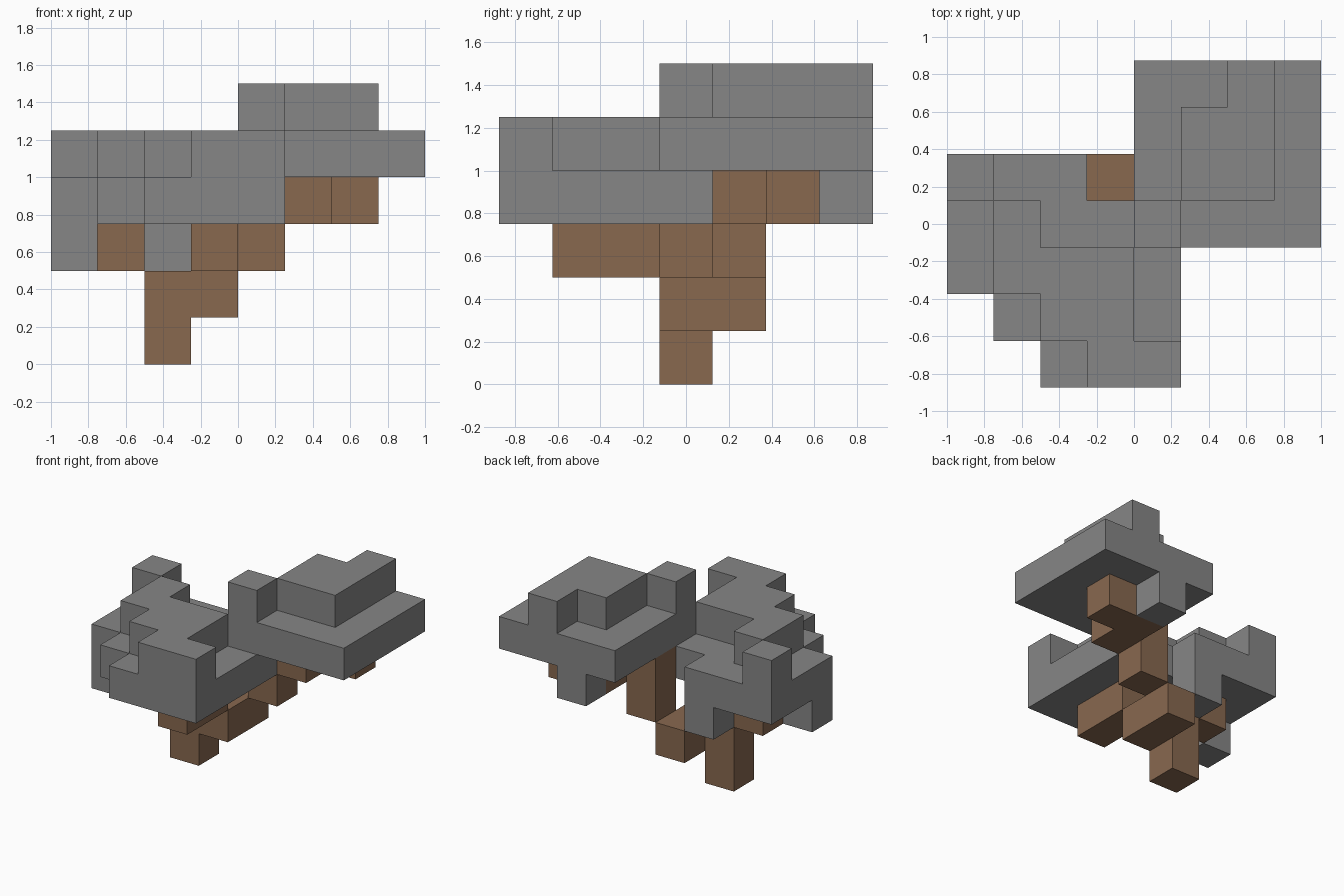
import bpy
import bmesh
from mathutils import Vector
from itertools import product

cube = bpy.data.objects.get("Cube")
if cube:
    bpy.data.objects.remove(cube, do_unlink=True)

CELL = 0.25
ORIGIN = Vector((-1.0, -0.875, 0.0))


def make_material(name, color):
    mat = bpy.data.materials.new(name)
    mat.use_nodes = True
    mat.diffuse_color = (*color, 1)
    bsdf = next(n for n in mat.node_tree.nodes if n.type == 'BSDF_PRINCIPLED')
    bsdf.inputs["Base Color"].default_value = (*color, 1)
    bsdf.inputs["Roughness"].default_value = 0.9
    return mat


def block(corner, size=(1, 1, 1)):
    """Grid cells filled by a block, from its lowest corner and its size."""
    return set(product(*(range(c, c + s) for c, s in zip(corner, size))))


def build_part(name, cells, filled, mat):
    """Mesh of the outer walls of the cells, with flat areas joined."""
    bm = bmesh.new()
    for cell in cells:
        for axis, side in product(range(3), (0, 1)):
            step = [0, 0, 0]
            step[axis] = 2 * side - 1
            if tuple(c + s for c, s in zip(cell, step)) in filled:
                continue
            u, v = (axis + 1) % 3, (axis + 2) % 3
            corners = []
            for du, dv in ((0, 0), (1, 0), (1, 1), (0, 1)):
                p = Vector(cell)
                p[axis] += side
                p[u] += du
                p[v] += dv
                corners.append(bm.verts.new(ORIGIN + p * CELL))
            bm.faces.new(corners if side else corners[::-1])
    bmesh.ops.remove_doubles(bm, verts=bm.verts, dist=0.001)
    bmesh.ops.dissolve_limit(bm, angle_limit=0.01, verts=bm.verts, edges=bm.edges)
    mesh = bpy.data.meshes.new(name)
    bm.to_mesh(mesh)
    bm.free()
    mesh.materials.append(mat)
    bpy.context.collection.objects.link(bpy.data.objects.new(name, mesh))


bark = make_material("brown_bark", (0.246, 0.138, 0.078))
foliage = make_material("grey_foliage", (0.238, 0.238, 0.238))

parts = {
    # Wood
    "trunk": (bark, [block((2, 3, 0), (1, 1, 2))]),
    "front_branch": (bark, [block((3, 1, 2), (1, 2, 1))]),
    "right_branch": (bark, [block((1, 3, 2))]),
    "back_branch": (bark, [
        block((3, 3, 1), (1, 2, 1)),
        block((4, 4, 2), (1, 1, 2)),
        block((5, 4, 3), (1, 2, 1)),
        block((6, 5, 3)),
    ]),
    # Lower canopy: hanging tufts, wide slab, stepped crown
    "lower_canopy": (foliage, [
        block((0, 2, 2)),
        block((2, 4, 2)),
        block((2, 0, 3), (3, 1, 1)),
        block((1, 1, 3), (4, 1, 1)),
        block((0, 2, 3), (5, 2, 1)),
        block((0, 4, 3), (3, 1, 1)),
        block((3, 0, 4), (2, 1, 1)),
        block((2, 1, 4), (2, 2, 1)),
        block((1, 2, 4), (1, 2, 1)),
        block((0, 4, 4)),
    ]),
    # Upper canopy: hanging tuft, square slab, crown
    "upper_canopy": (foliage, [
        block((5, 6, 3)),
        block((4, 3, 4), (4, 4, 1)),
        block((4, 3, 5)),
        block((5, 4, 5), (2, 2, 1)),
        block((6, 6, 5)),
    ]),
}

shapes = {name: set().union(*blocks) for name, (_, blocks) in parts.items()}
filled = set().union(*shapes.values())
for name, (mat, _) in parts.items():
    build_part(name, shapes[name], filled, mat)
